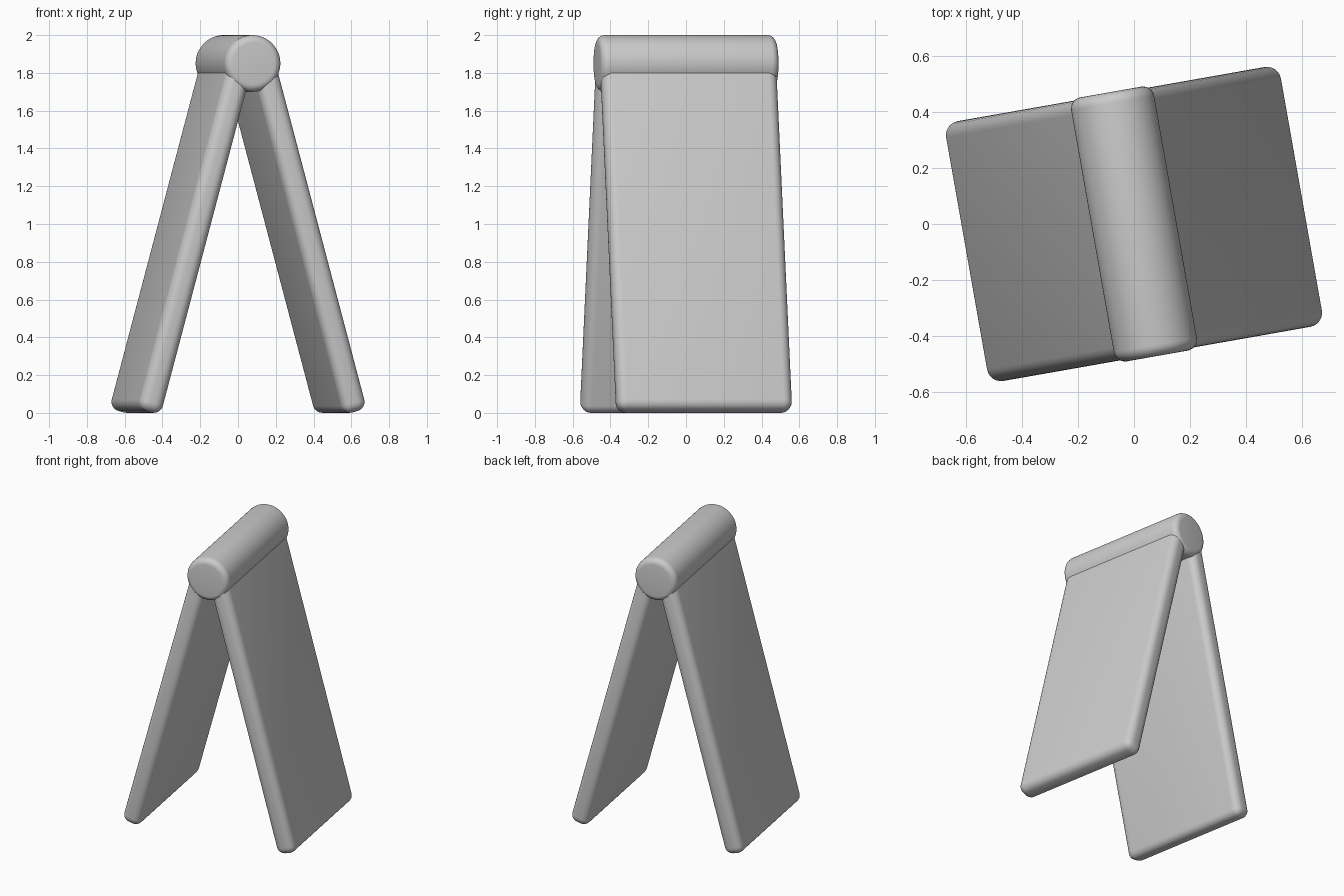
import bpy, bmesh
from math import radians, pi
from mathutils import Matrix

if "Cube" in bpy.data.objects:
    bpy.data.objects.remove(bpy.data.objects["Cube"])

TURN = Matrix.Rotation(radians(10), 4, 'Z')   # whole model is turned on the ground
TILT = radians(15)                            # splay of each leg
PIVOT_Z, PIVOT_X = 1.85, 0.06


def finish(name, bm, matrix, bevel):
    """Turn a bmesh into a softly rounded, smooth shaded object."""
    bm.transform(TURN @ matrix)
    bmesh.ops.recalc_face_normals(bm, faces=bm.faces)
    mesh = bpy.data.meshes.new(name)
    bm.to_mesh(mesh)
    bm.free()
    ob = bpy.data.objects.new(name, mesh)
    bpy.context.collection.objects.link(ob)
    mod = ob.modifiers.new("rounding", 'BEVEL')
    mod.width = bevel
    mod.segments = 6
    mod.limit_method = 'ANGLE'
    mod.angle_limit = radians(40)
    for p in mesh.polygons:
        p.use_smooth = True
    return ob


# Hinge barrel along the top
bm = bmesh.new()
bmesh.ops.create_cone(bm, cap_ends=True, segments=64,
                      radius1=0.15, radius2=0.15, depth=0.955)
finish("hinge_barrel", bm,
       Matrix.Translation((0, 0, PIVOT_Z)) @ Matrix.Rotation(pi / 2, 4, 'X'), 0.04)

# Two flat legs splayed from the barrel
top, bottom = 0.05, -1.909
for name, side in (("left_leg", -1), ("right_leg", 1)):
    bm = bmesh.new()
    bmesh.ops.create_cube(bm, size=1)
    bmesh.ops.scale(bm, vec=(0.13, 0.94, top - bottom), verts=bm.verts)
    bmesh.ops.translate(bm, vec=(0, 0, (top + bottom) / 2), verts=bm.verts)
    finish(name, bm,
           Matrix.Translation((side * PIVOT_X, 0, PIVOT_Z))
           @ Matrix.Rotation(-side * TILT, 4, 'Y'), 0.05)
